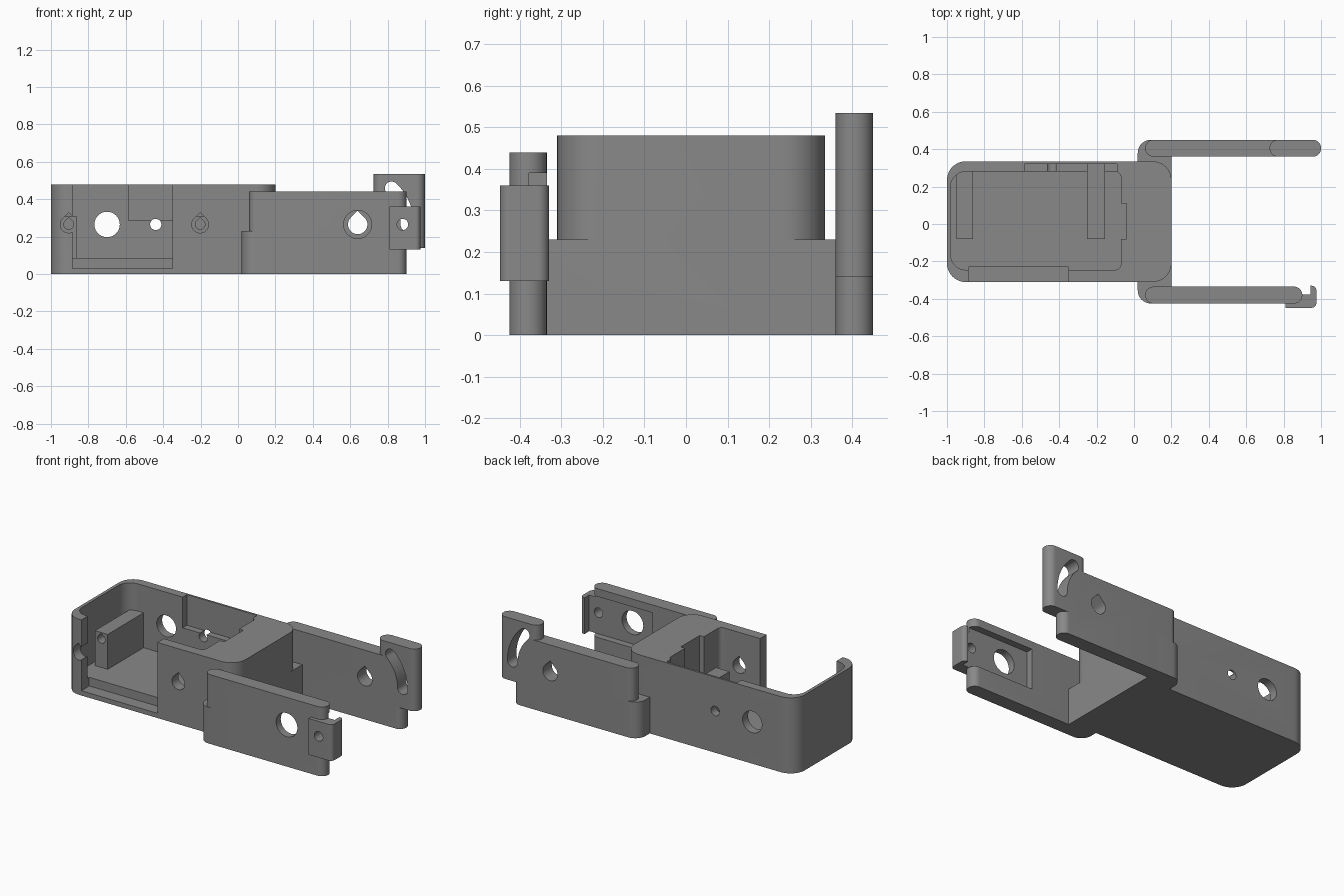
import bpy, bmesh
from math import sin, cos, pi, radians

cube = bpy.data.objects.get("Cube")
if cube:
    bpy.data.objects.remove(cube, do_unlink=True)

grey = bpy.data.materials.new("plain_grey")
grey.use_nodes = True
grey.diffuse_color = (0.25, 0.25, 0.25, 1)
grey.node_tree.nodes["Principled BSDF"].inputs["Base Color"].default_value = (0.25, 0.25, 0.25, 1)


# Profile helpers
def arc(cx, cy, r, a0, a1, n=10):
    return [(cx + r * cos(radians(a0 + (a1 - a0) * i / n)),
             cy + r * sin(radians(a0 + (a1 - a0) * i / n))) for i in range(n + 1)]


def rounded(x0, x1, y0, y1, left, right):
    pts = []
    for x, y, r, sx, sy, a in ((x1, y1, right, -1, -1, 0), (x0, y1, left, 1, -1, 90),
                               (x0, y0, left, 1, 1, 180), (x1, y0, right, -1, 1, 270)):
        pts += arc(x + sx * r, y + sy * r, r, a, a + 90) if r else [(x, y)]
    return pts


def circle(x, z, r):
    return arc(x, z, r, 0, 360, 40)[:-1]


def teardrop(x, z, r):
    return arc(x, z, r, 135, 405, 30) + [(x, z + r * 1.414)]


def prism(name, pts, lo, hi, axis="z"):
    bm = bmesh.new()
    place = (lambda u, v, h: (u, v, h)) if axis == "z" else (lambda u, v, h: (u, h, v))
    bottom = [bm.verts.new(place(u, v, lo)) for u, v in pts]
    top = [bm.verts.new(place(u, v, hi)) for u, v in pts]
    bm.faces.new(bottom)
    bm.faces.new(top)
    for i in range(len(pts)):
        j = (i + 1) % len(pts)
        bm.faces.new((bottom[i], bottom[j], top[j], top[i]))
    bmesh.ops.recalc_face_normals(bm, faces=bm.faces)
    mesh = bpy.data.meshes.new(name)
    bm.to_mesh(mesh)
    bm.free()
    mesh.materials.append(grey)
    obj = bpy.data.objects.new(name, mesh)
    bpy.context.collection.objects.link(obj)
    return obj


def box(name, x0, x1, y0, y1, z0, z1):
    return prism(name, [(x0, y0), (x1, y0), (x1, y1), (x0, y1)], z0, z1)


def combine(target, tool, operation="DIFFERENCE"):
    mod = target.modifiers.new("combine", "BOOLEAN")
    mod.operation, mod.solver, mod.object = operation, "EXACT", tool
    bpy.context.view_layer.objects.active = target
    bpy.ops.object.modifier_apply(modifier=mod.name)
    bpy.data.objects.remove(tool, do_unlink=True)


def hole(target, pts, y0, y1):
    combine(target, prism("hole_cutter", pts, y0, y1, "y"))


AXIS_Z = 0.265
FLOOR = 0.085

# Housing with hinge flange
housing = prism("housing", rounded(-1, 0.2, -0.31, 0.335, 0.1, 0.1), 0, 0.48)
combine(housing, prism("flange", rounded(0.02, 0.2, -0.425, 0.45, 0.07, 0), 0, 0.23), "UNION")

# Cavity, front opening, rear wall pocket and end wall notch
combine(housing, prism("cavity", rounded(-0.98, -0.07, -0.245, 0.28, 0.08, 0.03), FLOOR, 0.6))
combine(housing, box("opening", -0.885, -0.35, -0.4, -0.23, 0.03, 0.6))
combine(housing, box("pocket", -0.585, -0.09, 0.2, 0.322, 0.285, 0.6))
combine(housing, box("notch", -0.1, -0.04, -0.08, 0.11, FLOOR, 0.6))

# Screw blocks standing on the floor
for x0, x1, back in ((-0.95, -0.86, 0.3), (-0.25, -0.155, 0.327)):
    combine(housing, box("screw_block", x0, x1, -0.08, back, 0.05, 0.307), "UNION")
    hole(housing, teardrop((x0 + x1) / 2, AXIS_Z, 0.026), -0.1, 0.15)
    hole(housing, teardrop((x0 + x1) / 2, AXIS_Z, 0.045), -0.4, -0.2)

# Rear wall holes
for x, r in ((-0.7, 0.068), (-0.44, 0.03)):
    hole(housing, circle(x, AXIS_Z, r), 0.2, 0.4)

# Front arm with hooked clip
front_arm = prism("front_arm", rounded(0.06, 0.9, -0.425, -0.335, 0.044, 0.044), 0, 0.44)
combine(front_arm, prism("clip", rounded(0.81, 0.975, -0.448, -0.33, 0, 0.025), 0.13, 0.36), "UNION")
combine(front_arm, box("clip_pocket", 0.47, 0.945, -0.378, -0.3, 0.13, 0.39))
hole(front_arm, circle(0.64, AXIS_Z, 0.075), -0.6, -0.2)
hole(front_arm, circle(0.88, AXIS_Z, 0.03), -0.6, -0.36)

# Back arm with slotted end plate
back_arm = prism("back_arm", rounded(0.06, 0.9, 0.36, 0.45, 0.044, 0.044), 0, 0.44)
combine(back_arm, prism("end_plate", rounded(0.725, 1, 0.36, 0.45, 0.044, 0.044), 0.14, 0.535), "UNION")
hole(back_arm, teardrop(0.64, AXIS_Z, 0.052), 0.2, 0.6)

# Curved slot centred on the pivot hole
R, W, SWEEP = 0.265, 0.036, 47
tip = (0.64 + R * cos(radians(SWEEP)), AXIS_Z + R * sin(radians(SWEEP)))
slot = arc(0.64, AXIS_Z, R + W, 0, SWEEP, 16)
slot += arc(*tip, W, SWEEP, SWEEP + 180)[1:-1]
slot += arc(0.64, AXIS_Z, R - W, SWEEP, 0, 16)
slot += arc(0.64 + R, AXIS_Z, W, 180, 360)[1:-1]
hole(back_arm, slot, 0.2, 0.6)

# Smooth rounded walls, keep edges crisp
bpy.ops.object.select_all(action="DESELECT")
for part in (housing, front_arm, back_arm):
    part.select_set(True)
bpy.context.view_layer.objects.active = housing
bpy.ops.object.shade_smooth_by_angle(angle=radians(30))
